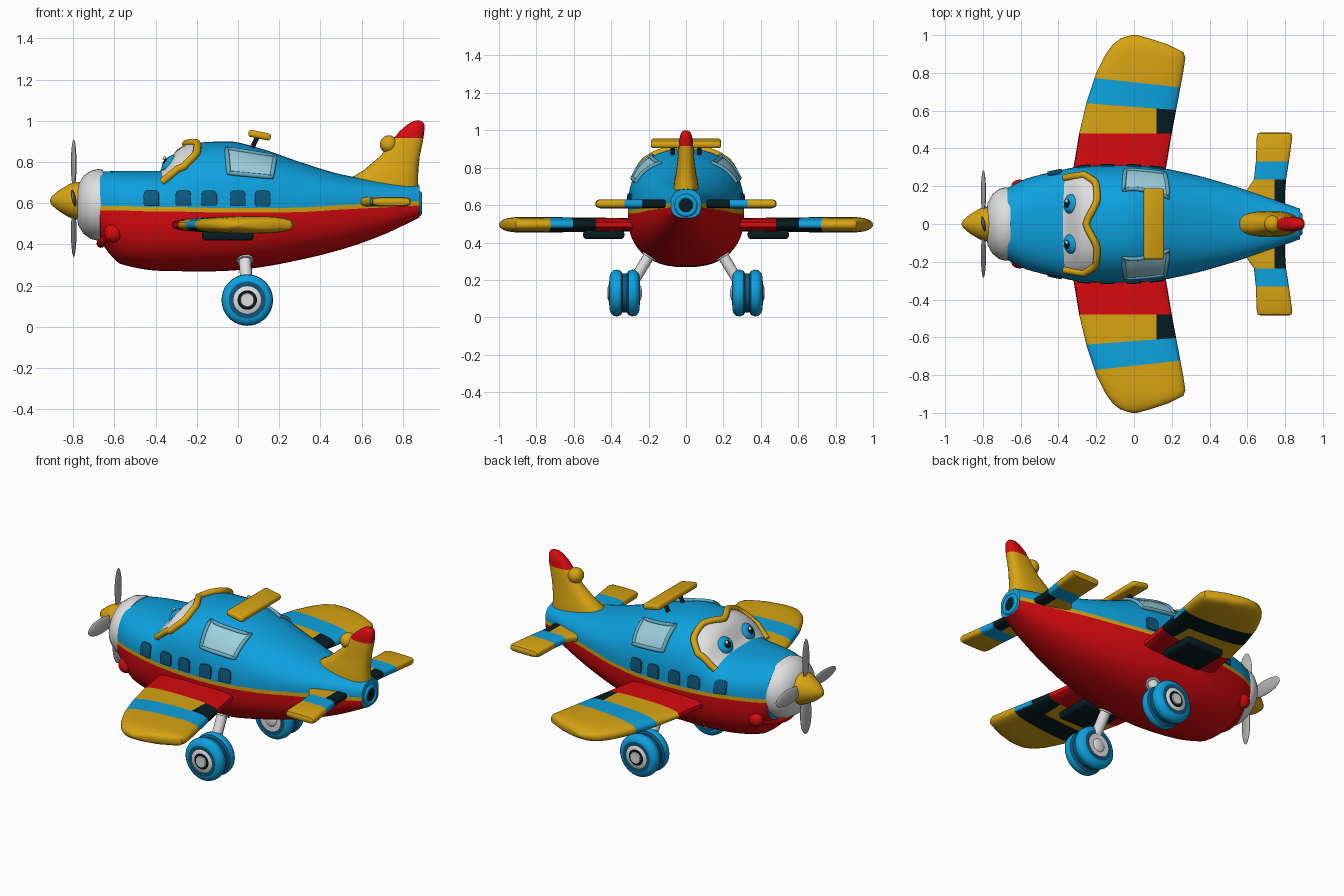
import bpy, bmesh
from math import sin, cos, pi, radians
from mathutils import Vector, Matrix

if "Cube" in bpy.data.objects:
    bpy.data.objects.remove(bpy.data.objects["Cube"])


def material(name, *rgb):
    m = bpy.data.materials.new(name)
    m.use_nodes = True
    m.diffuse_color = (*rgb, 1)
    m.node_tree.nodes["Principled BSDF"].inputs["Base Color"].default_value = (*rgb, 1)
    return m


BLUE = material("sky_blue", .004, .36, .74)
RED = material("bright_red", .68, .003, .005)
YELLOW = material("golden_yellow", .68, .37, .006)
WHITE = material("soft_white", .74, .74, .74)
GREY = material("blade_grey", .48, .48, .48)
GLASS = material("pale_glass", .33, .62, .72)
TRIM = material("glass_trim", .13, .42, .55)
DEEP = material("deep_blue", .004, .1, .21)
DARK = material("dark_teal", .002, .012, .015)


def finish(name, bm, mats, pick=None):
    """Turn a bmesh into a smooth object; pick(centre, normal) chooses a material."""
    bmesh.ops.recalc_face_normals(bm, faces=bm.faces)
    if pick:
        for f in bm.faces:
            f.material_index = pick(f.calc_center_median(), f.normal)
    me = bpy.data.meshes.new(name)
    bm.to_mesh(me)
    bm.free()
    for m in mats:
        me.materials.append(m)
    ob = bpy.data.objects.new(name, me)
    bpy.context.collection.objects.link(ob)
    smooth(ob)
    return ob


def smooth(ob):
    bpy.ops.object.select_all(action='DESELECT')
    ob.select_set(True)
    bpy.context.view_layer.objects.active = ob
    bpy.ops.object.shade_smooth_by_angle(angle=radians(40))


def loft(name, rings, mats, pick=None, cuts=()):
    bm = bmesh.new()
    rows = [[bm.verts.new(p) for p in r] for r in rings]
    for a, b in zip(rows, rows[1:]):
        for i in range(len(a)):
            j = (i + 1) % len(a)
            bm.faces.new((a[i], a[j], b[j], b[i]))
    bm.faces.new(rows[0])
    bm.faces.new(rows[-1])
    for co, no in cuts:
        geom = bm.verts[:] + bm.edges[:] + bm.faces[:]
        bmesh.ops.bisect_plane(bm, geom=geom, plane_co=co, plane_no=no)
    return finish(name, bm, mats, pick)


def oval(lo, hi, half, n=2.0, count=28):
    """Superellipse between lo and hi, with the given half thickness."""
    out = []
    for i in range(count):
        c, s = cos(2 * pi * i / count), sin(2 * pi * i / count)
        out.append(((lo + hi) / 2 + (hi - lo) / 2 * abs(c) ** (2 / n) * (1 if c > 0 else -1),
                    half * abs(s) ** (2 / n) * (1 if s > 0 else -1)))
    return out


def lathe(name, profile, centre, axis, mats, pick=None, stretch=1.0):
    """Revolve (distance, radius) pairs about the x or y axis."""
    rings = []
    for d, r in profile:
        ring = [(u, v) for u, v in oval(-r, r, r, count=36)]
        rings.append([Vector(centre) + (Vector((d, u * stretch, v)) if axis == 'x' else Vector((u, d, v)))
                      for u, v in ring])
    return loft(name, rings, mats, pick)


def ball(name, centre, scale, mat, turn=Matrix()):
    bm = bmesh.new()
    bmesh.ops.create_uvsphere(bm, u_segments=24, v_segments=14, radius=1)
    bm.transform(Matrix.Translation(centre) @ turn @ Matrix.Diagonal((*scale, 1)))
    return finish(name, bm, [mat])


def tube(name, points, radius, mat, closed=False):
    cu = bpy.data.curves.new(name, 'CURVE')
    cu.dimensions = '3D'
    cu.bevel_depth, cu.bevel_resolution, cu.use_fill_caps = radius, 3, True
    sp = cu.splines.new('POLY')
    sp.points.add(len(points) - 1)
    for p, q in zip(sp.points, points):
        p.co = (*q, 1)
    sp.use_cyclic_u = closed
    cu.materials.append(mat)
    ob = bpy.data.objects.new(name, cu)
    bpy.context.collection.objects.link(ob)
    bpy.ops.object.select_all(action='DESELECT')
    ob.select_set(True)
    bpy.context.view_layer.objects.active = ob
    bpy.ops.object.convert(target='MESH')
    smooth(bpy.context.object)


def box(name, centre, size, mat, bevel, tilt=0.0):
    bm = bmesh.new()
    bmesh.ops.create_cube(bm, size=1)
    bm.transform(Matrix.Diagonal((*size, 1)))
    bmesh.ops.bevel(bm, geom=bm.edges[:], offset=bevel, segments=3, affect='EDGES', profile=.5)
    bm.transform(Matrix.Translation(centre) @ Matrix.Rotation(tilt, 4, 'Y'))
    return finish(name, bm, [mat])


def interp(rows, x):
    """Monotone cubic interpolation of a table keyed by its first column."""
    x = min(max(x, rows[0][0]), rows[-1][0])
    k = next(i for i in range(len(rows) - 1) if x <= rows[i + 1][0])
    h = rows[k + 1][0] - rows[k][0]
    t = (x - rows[k][0]) / h

    def slope(i, c):
        if i in (0, len(rows) - 1):
            i, j = (0, 1) if i == 0 else (i - 1, i)
            return (rows[j][c] - rows[i][c]) / (rows[j][0] - rows[i][0])
        a, b = ((rows[j + 1][c] - rows[j][c]) / (rows[j + 1][0] - rows[j][0]) for j in (i - 1, i))
        return 2 * a * b / (a + b) if a * b > 0 else 0

    return [(1 + 2 * t) * (1 - t) ** 2 * rows[k][c] + t * t * (3 - 2 * t) * rows[k + 1][c]
            + h * t * (1 - t) * ((1 - t) * slope(k, c) - t * slope(k + 1, c)) for c in range(1, len(rows[0]))]


# Fuselage stations: x, belly, stripe height, roof, half width
BODY = [(-.67, .42, .575, .752, .19), (-.62, .35, .575, .755, .218), (-.57, .305, .575, .757, .24),
        (-.38, .272, .57, .757, .287), (-.28, .27, .57, .865, .305), (-.2, .268, .568, .893, .31),
        (-.05, .272, .565, .9, .311), (.1, .288, .565, .868, .302), (.3, .325, .568, .8, .265),
        (.5, .375, .58, .74, .21), (.7, .445, .59, .705, .145), (.88, .53, .6, .685, .08)]
N = 2.4


def body(x, a, off=0.0):
    """Point at angle a on the cross-section, moved out along the normal."""
    def raw(x, a):
        lo, mid, hi, w = interp(BODY, x)
        c, s = cos(a), sin(a)
        z = mid + .011 + (hi - mid - .011) * s ** (2 / N) if s >= 0 else mid - .011 - (mid - .011 - lo) * (-s) ** (2 / N)
        return Vector((x, w * abs(c) ** (2 / N) * (1 if c > 0 else -1), z))
    p, e = raw(x, a), .004
    no = (raw(x, a + e) - raw(x, a - e)).cross(raw(x + e, a) - raw(x - e, a)).normalized()
    if no.dot(p - Vector((x, 0, .57))) < 0:
        no = -no
    return p + no * off, no


def on_side(x, z, s, off):
    lo, mid, hi, w = interp(BODY, x)
    ratio = min(max((z - mid - .011) / (hi - mid - .011), .03), .99)
    a = pi / 2 - (pi / 2 - Vector((1, 0)).angle(Vector((max(1 - ratio ** N, 0) ** .5, ratio ** (N / 2))))) * s
    return body(x, a, off)[0]


STEPS = 24
rings = []
for i in range(81):
    x = -.67 + 1.55 * i / 80
    top = [body(x, pi * k / STEPS)[0] for k in range(STEPS + 1)]
    low = [body(x, -pi + .0001 + (pi - .0002) * k / STEPS)[0] for k in range(STEPS + 1)]
    rings.append(top + low)


def body_colour(c, n):
    mid = interp(BODY, c.x)[1]
    return 1 if abs(c.z - mid) < .0112 and abs(c.y) > .03 else (0 if c.z > mid else 2)


loft("fuselage", rings, [BLUE, YELLOW, RED], body_colour)

# Nose, spinner and propeller
lathe("nose_ring", [(-.78, .07), (-.775, .1), (-.75, .14), (-.715, .165), (-.68, .174), (-.655, .17)],
      (0, 0, .592), 'x', [WHITE], stretch=1.12)
lathe("spinner", [(-.912, .004), (-.905, .02), (-.87, .05), (-.82, .08), (-.79, .092), (-.765, .09)],
      (0, 0, .612), 'x', [YELLOW])
for i in range(4):
    turn = Matrix.Rotation(i * pi / 2, 4, 'X')
    ball(f"propeller_blade_{i + 1}", Vector((-.797, 0, .625)) + turn @ Vector((0, 0, .165)), (.011, .042, .12),
         GREY, turn @ Matrix.Rotation(.2, 4, 'Z'))

# Smiling lip and cheeks
tube("lip", [(-.665 + .06 * (t / 8) ** 2, .2 * t / 8, .405 + .055 * (t / 8) ** 2) for t in range(-8, 9)], .022, RED)

# Windshield, frame and eyes
EDGE = [(0, -.25), (.4, -.195), (.7, -.2), (1, -.26)]
SPAN = radians(53)
bm = bmesh.new()
grid = []
for i in range(33):
    u = i / 16 - 1
    back = interp(EDGE, abs(u))[0]
    front = -.375 + .01 * abs(u)
    grid.append([bm.verts.new(body(front + (back - front) * k / 8, pi / 2 + u * SPAN, .005)[0]) for k in range(9)])
for p, q in zip(grid, grid[1:]):
    for k in range(8):
        bm.faces.new((p[k], p[k + 1], q[k + 1], q[k]))
rim = [body(x, pi / 2 - SPAN, .006)[0] for x in (-.365, -.33, -.29)]
rim += [body(interp(EDGE, abs(t / 16))[0], pi / 2 + t / 16 * SPAN, .008)[0] for t in range(-16, 17)]
rim += [body(x, pi / 2 + SPAN, .006)[0] for x in (-.29, -.33, -.365)]
finish("windshield", bm, [WHITE])
tube("windshield_frame", rim, .019, YELLOW)

for s, side in ((1, "back"), (-1, "front")):
    # Eyes
    spot, no = body(-.335, pi / 2 - s * radians(17))
    turn = no.to_track_quat('Z', 'Y').to_matrix().to_4x4()
    ball(f"{side}_iris", spot, (.052, .052, .026), BLUE, turn)
    ball(f"{side}_pupil", spot + no * .014, (.029, .029, .016), DARK, turn)
    ball(f"{side}_eye_glint", spot + no * .027 + Vector((0, .012, .014)), (.011, .011, .007), WHITE, turn)
    ball(f"{side}_cheek", (-.605, s * .2, .455), (.045, .035, .045), RED)

    # Cabin glass and portholes, laid on the fuselage side
    def plate(name, outline, mat, off):
        cx, cz = (sum(p[i] for p in outline) / len(outline) for i in (0, 1))
        bm = bmesh.new()
        rows = [[bm.verts.new(on_side(cx + (x - cx) * k, cz + (z - cz) * k, s, o)) for x, z in outline]
                for k, o in ((1, -.004), (.97, off), (.7, off), (.4, off), (.1, off))]
        for a, b in zip(rows, rows[1:]):
            for i in range(len(a)):
                j = (i + 1) % len(a)
                bm.faces.new((a[i], a[j], b[j], b[i]))
        bm.faces.new(rows[-1])
        finish(name, bm, [mat])

    corners = [Vector(c) for c in ((-.055, .862), (.18, .823), (.162, .725), (-.045, .745))]
    outline = [a.lerp(b, k / 8) for a, b in zip(corners, corners[1:] + corners[:1]) for k in range(8)]
    plate(f"{side}_cabin_glass", outline, GLASS, .006)
    tube(f"{side}_cabin_glass_trim", [on_side(x, z, s, .004) for x, z in outline], .011, TRIM, True)
    for i, x in enumerate((-.42, -.265, -.14, 0, .12)):
        plate(f"{side}_porthole_{i + 1}", [(x + u, .619 + v) for u, v in oval(-.038, .038, .044, 4)], DEEP, .007)

    # Wing with painted bands
    def wing_colour(c, n):
        y = abs(c.y)
        if y < .48:
            return 1
        if y + .075 * c.x < .62:
            return 3 if c.x > .12 else 0
        return (3 if n.z < -.3 else 2) if y + .11 * c.x < .75 else 0

    wing = [(.2, -.325, .165, .036), (.3, -.32, .17, .036), (.48, -.29, .2, .038), (.65, -.25, .232, .04),
            (.8, -.2, .26, .042), (.88, -.16, .272, .042), (.91, -.143, .262, .041), (.95, -.112, .18, .036),
            (.98, -.075, .09, .026), (.995, -.03, .035, .014), (1, -.01, .015, .004)]
    loft(f"{side}_wing", [[(u, s * y, .495 + v) for u, v in oval(a, b, h, 2.8)] for y, a, b, h in wing],
         [YELLOW, RED, BLUE, DARK], wing_colour,
         [((0, s * .48, 0), (0, 1, 0)), ((0, s * .62, 0), (.075, s, 0)),
          ((0, s * .75, 0), (.11, s, 0)), ((.12, 0, 0), (1, 0, 0))])
    box(f"{side}_underwing_pod", (-.05, s * .44, .442), (.25, .22, .045), DARK, .015)

    # Tailplane
    def tail_colour(c, n):
        y = abs(c.y)
        return 2 if y < .235 and c.x > .745 else 1 if .235 < y < .33 else 0

    tail = [(.05, .56, .8, .024), (.17, .59, .8, .024), (.235, .635, .805, .024), (.33, .645, .82, .024),
            (.46, .65, .838, .024), (.478, .655, .834, .018), (.484, .668, .82, .006)]
    loft(f"{side}_tailplane", [[(u, s * y, .607 + v) for u, v in oval(a, b, h, 4)] for y, a, b, h in tail],
         [YELLOW, BLUE, DARK], tail_colour, [((.745, 0, 0), (1, 0, 0))])

    # Landing gear
    top, foot = Vector((.03, s * .16, .39)), Vector((.045, s * .3, .16))
    tube(f"{side}_strut", [top, foot], .03, WHITE)
    tube(f"{side}_strut_cuff", [top, top.lerp(foot, .3)], .042, WHITE)
    half = [(.079, .07), (.08, .09), (.074, .108), (.06, .122), (.04, .125), (.02, .118), (.012, .104)]
    lathe(f"{side}_tyre", [(-d, r) for d, r in half] + [(d, r) for d, r in reversed(half)],
          (.045, s * .328, .13), 'y', [BLUE, DEEP],
          lambda c, n: 1 if abs(c.y - s * .328) < .017 or abs(n.y) > .95 else 0)
    for name, r, d, mat in (("hub", .068, .083, WHITE), ("hub_groove", .048, .086, DARK), ("hub_cap", .034, .092, WHITE)):
        inner = -.083 if name == "hub" else 0
        lathe(f"{side}_{name}", [(s * inner, r), (s * (d - .004), r), (s * d, r * .92)],
              (.045, s * .328, .13), 'y', [mat])
    ball(f"{side}_inner_hub", (.045, s * .247, .13), (.04, .012, .04), WHITE)
    tube(f"{side}_roof_post", [(.065, s * .07, .86), (.095, s * .07, .925)], .012, DARK)

# Roof bar
box("roof_bar", (.105, 0, .93), (.11, .375, .034), YELLOW, .013, .2)

# Tail fin with red tip and round lamp
fin = [(.67, .53, .875, .07), (.73, .56, .874, .064), (.76, .61, .875, .056), (.83, .692, .882, .046),
       (.9, .745, .897, .04), (.917, .758, .9, .038), (.95, .785, .904, .036), (.98, .82, .904, .029),
       (.994, .842, .897, .02), (1, .86, .885, .006)]
loft("tail_fin", [[(u, v, z) for u, v in oval(a, b, h, 2.6)] for z, a, b, h in fin], [YELLOW, RED],
     lambda c, n: 1 if c.z > .917 else 0)
ball("fin_lamp", (.732, 0, .885), (.044, .046, .044), YELLOW)

# Tail exhaust
tube("exhaust_ring", [(.878, u, .598 + v) for u, v in oval(-.048, .048, .048)], .014, BLUE, True)
lathe("exhaust_hole", [(.86, .046), (.884, .046)], (0, 0, .598), 'x', [DARK])
